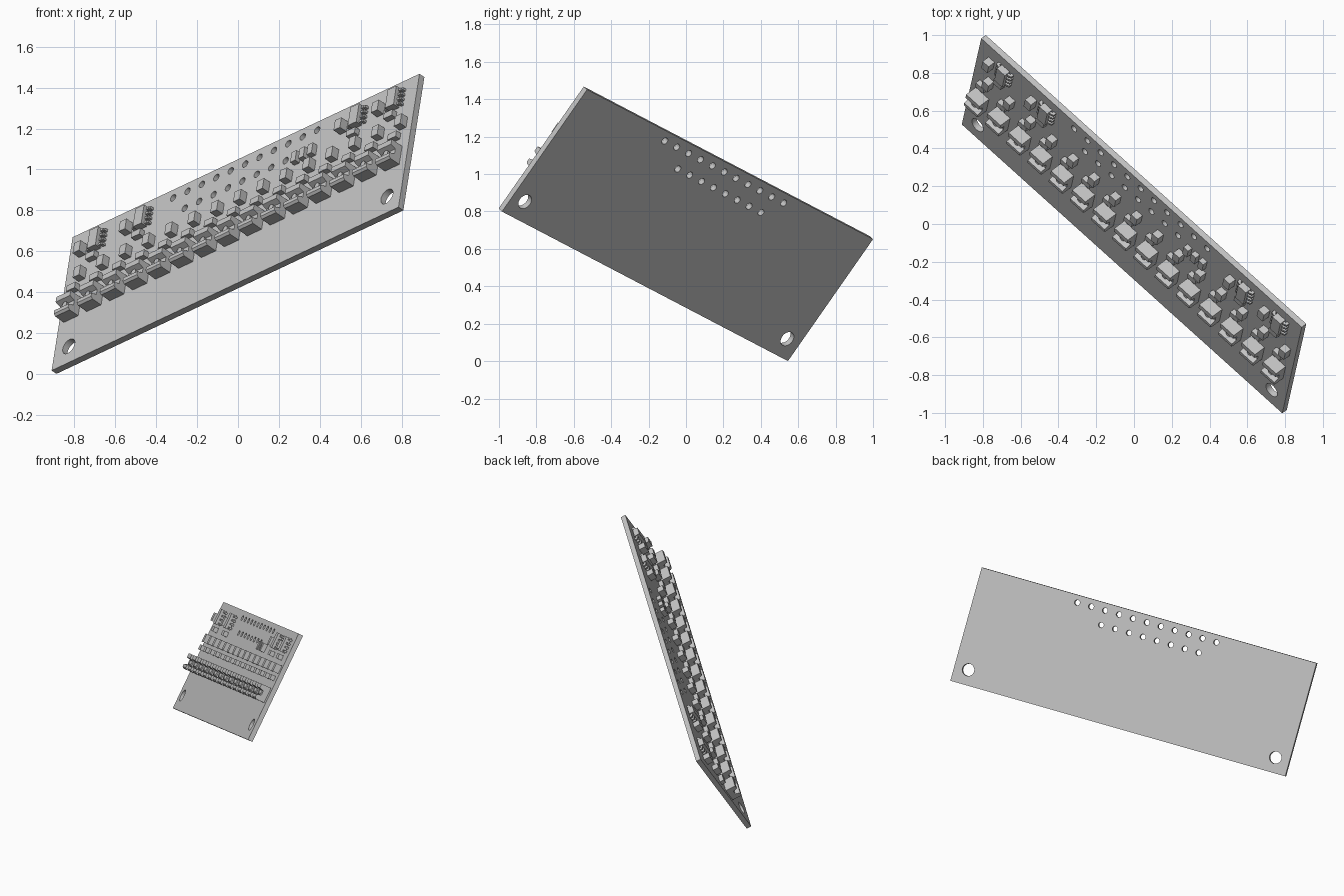
import bpy, bmesh
from mathutils import Matrix, Vector

if "Cube" in bpy.data.objects:
    bpy.data.objects.remove(bpy.data.objects["Cube"])

mat = bpy.data.materials.new("plain_grey")
mat.use_nodes = True
GREY = (0.55, 0.55, 0.55, 1)
mat.diffuse_color = GREY
mat.node_tree.nodes["Principled BSDF"].inputs["Base Color"].default_value = GREY

# Tilted board frame: u along the length, v up the board, n out of its face
u = Vector((1.698, -1.53, 0.80)).normalized()
v = Vector((0.103, 0.455, 0.652))
v = (v - u * v.dot(u)).normalized()
n = u.cross(v)
THICK, LENGTH, WIDTH = 0.034, 2.42, 0.802
origin = Vector((-0.888, 0.545, 0.0)) + n * THICK
FRAME = Matrix((u, v, n)).transposed().to_4x4()
FRAME.translation = origin


def finish(name, bm):
    bmesh.ops.recalc_face_normals(bm, faces=bm.faces)
    mesh = bpy.data.meshes.new(name)
    bm.to_mesh(mesh)
    bm.free()
    mesh.materials.append(mat)
    obj = bpy.data.objects.new(name, mesh)
    bpy.context.collection.objects.link(obj)
    obj.matrix_world = FRAME
    return obj


def add_box(bm, a, b, w, d, h, z=0.0):
    m = Matrix.Translation((a, b, z + h / 2)) @ Matrix.Diagonal((w, d, h, 1))
    bmesh.ops.create_cube(bm, size=1, matrix=m)


def add_cylinder(bm, a, b, r, z0, z1, sides=20):
    bmesh.ops.create_cone(bm, cap_ends=True, segments=sides, radius1=r, radius2=r,
                          depth=z1 - z0, matrix=Matrix.Translation((a, b, (z0 + z1) / 2)))


def add_profile(bm, a, b, w, profile):
    ends = [[bm.verts.new((a + s * w / 2, b + y, z)) for y, z in profile] for s in (-1, 1)]
    for ring in ends:
        bm.faces.new(ring)
    count = len(profile)
    for i in range(count):
        j = (i + 1) % count
        bm.faces.new((ends[0][i], ends[0][j], ends[1][j], ends[1][i]))


# Board with mounting holes and two rows of pin holes
bm = bmesh.new()
add_box(bm, LENGTH / 2, WIDTH / 2, LENGTH, WIDTH, THICK, -THICK)
board = finish("circuit_board", bm)
bm = bmesh.new()
for a in (0.1, 2.32):
    add_cylinder(bm, a, 0.105, 0.042, -0.1, 0.1, 32)
for start, count, b in ((0.71, 11, 0.75), (0.81, 8, 0.648)):
    for i in range(count):
        add_cylinder(bm, start + i * 0.1005, b, 0.019, -0.1, 0.1)
cutter = finish("hole_cutter", bm)
cutter.hide_render = True
mod = board.modifiers.new("holes", 'BOOLEAN')
mod.operation, mod.solver, mod.object = 'DIFFERENCE', 'EXACT', cutter
bpy.context.view_layer.update()
drilled = bpy.data.meshes.new_from_object(
    board.evaluated_get(bpy.context.evaluated_depsgraph_get()))
board.modifiers.clear()
board.data = drilled
bpy.data.objects.remove(cutter)

# Row of sensors: a trough-shaped body with a round lens, plus two small parts each
BODY = [(-0.055, 0), (-0.055, 0.06), (-0.045, 0.072), (-0.025, 0.072), (-0.015, 0.04),
        (0.015, 0.04), (0.025, 0.072), (0.055, 0.072), (0.055, 0)]
sensors, resistors, capacitors = bmesh.new(), bmesh.new(), bmesh.new()
for i in range(15):
    a = 0.085 + i * 0.16
    add_profile(sensors, a, 0.33, 0.1, BODY)
    add_cylinder(sensors, a, 0.33, 0.016, 0.03, 0.056)
    add_box(resistors, a - 0.005, 0.455, 0.06, 0.035, 0.03)
    add_box(capacitors, a + 0.035, 0.525, 0.045, 0.06, 0.042)
finish("sensors", sensors)
finish("sensor_resistors", resistors)
finish("sensor_capacitors", capacitors)

# Driver clusters: chip with pins, tall capacitor and small resistor
chips, pins, tall, small = (bmesh.new() for _ in range(4))
for shift in (0, 0.32, 1.82, 2.08):
    add_box(chips, 0.2 + shift, 0.695, 0.06, 0.11, 0.038, 0.004)
    for side in (-1, 1):
        for k in range(4):
            b = 0.695 + (k - 1.5) * 0.028
            add_box(pins, 0.2 + shift + side * 0.036, b, 0.02, 0.013, 0.014, 0.01)
            add_box(pins, 0.2 + shift + side * 0.048, b, 0.016, 0.013, 0.02)
    add_box(tall, 0.095 + shift, 0.68, 0.045, 0.06, 0.045)
    add_box(small, 0.185 + shift, 0.605, 0.06, 0.035, 0.03)
for k in (-1, 0, 1):
    add_box(small, 1.66 + k * 0.057, 0.62, 0.035, 0.06, 0.03)
finish("driver_chips", chips)
finish("chip_pins", pins)
finish("bulk_capacitors", tall)
finish("small_resistors", small)
